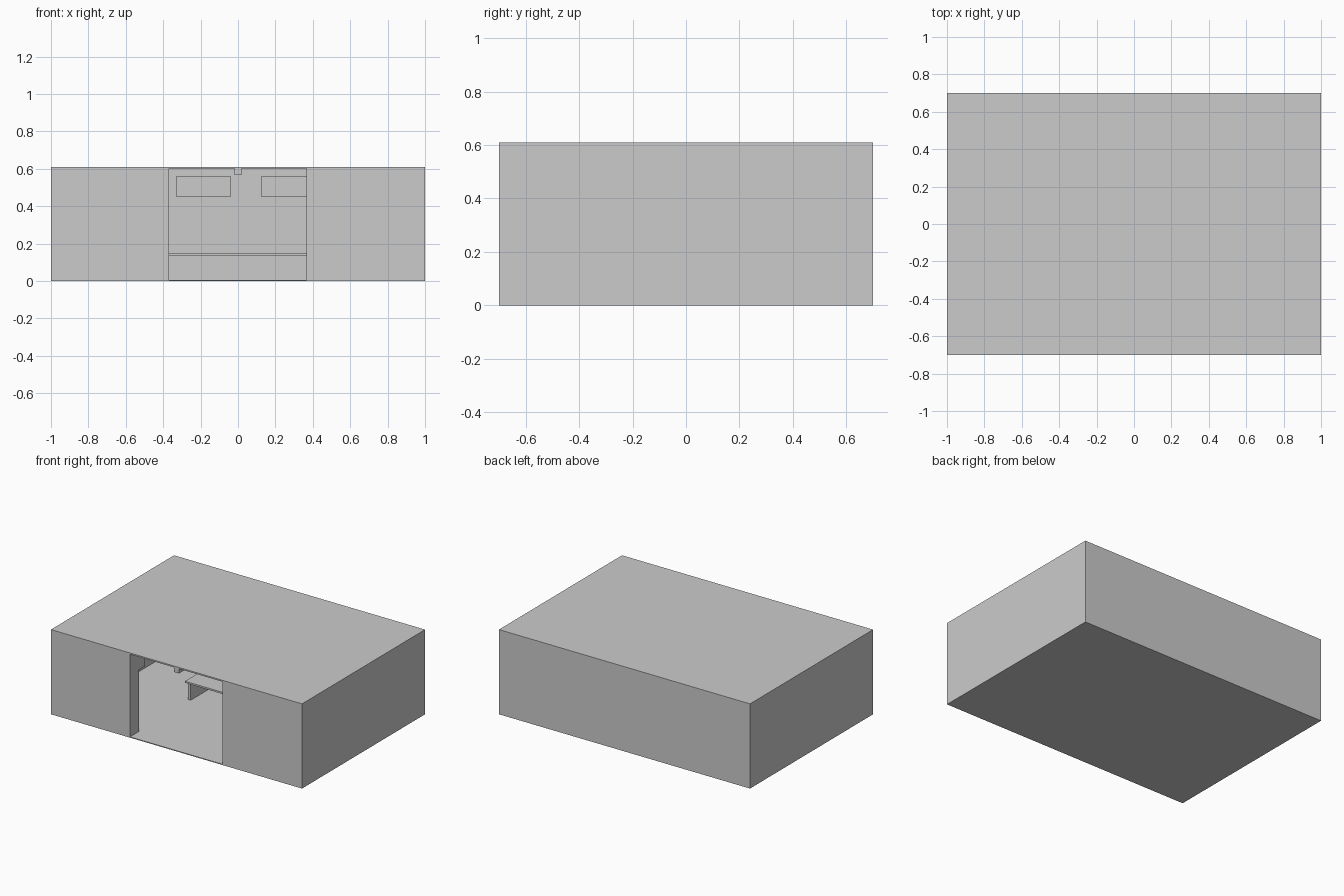
import bpy

if "Cube" in bpy.data.objects:
    bpy.data.objects.remove(bpy.data.objects["Cube"])


def box(name, x, y, z):
    """Axis-aligned box from (min, max) ranges."""
    bpy.ops.mesh.primitive_cube_add(
        size=1, location=[(r[0] + r[1]) / 2 for r in (x, y, z)])
    ob = bpy.context.object
    ob.name = name
    ob.scale = [r[1] - r[0] for r in (x, y, z)]
    bpy.ops.object.transform_apply(location=False, rotation=False, scale=True)
    return ob


W, D, H = 1.0, 0.7, 0.61     # half width, half depth, height
T = 0.1                      # wall thickness
FLOOR, CEIL = 0.006, 0.60

# Shell: thin floor and roof, solid walls, wide gap in the front
box("floor", (-W, W), (-D, D), (0, FLOOR))
box("roof", (-W, W), (-D, D), (CEIL, H))
box("back_wall", (-W, W), (D - T, D), (FLOOR, CEIL))
box("left_wall", (-W, -W + T), (-D + T, D - T), (FLOOR, CEIL))
box("right_wall", (W - T, W), (-D + T, D - T), (FLOOR, CEIL))
box("front_wall_left", (-W, -0.37), (-D, -D + T), (FLOOR, CEIL))
box("front_wall_right", (0.365, W), (-D, -D + T), (FLOOR, CEIL))

# Ceiling beams running front to back
for i, x in enumerate((-0.73, 0, 0.73)):
    box(f"ceiling_beam_{i}", (x - 0.02, x + 0.02), (-D, D), (0.567, H - 0.001))

# Wall cabinets on the back wall
for i, x in enumerate((-0.33, 0.125)):
    box(f"back_cabinet_{i}", (x, x + 0.29), (D - T - 0.07, D - T), (0.45, 0.56))

# Cabinet inside the front wall
box("front_cabinet", (-0.66, -0.37), (-D + T, -D + T + 0.07), (0.45, 0.56))

# Low table with panel legs
box("table_top", (-0.395, 0.395), (-0.04, 0.31), (0.136, 0.148))
for side, s in (("left", -1), ("right", 1)):
    xs = sorted((s * 0.395 - s * 0.02, s * 0.372))
    if xs[1] - xs[0] < 0.02:
        xs = sorted((s * 0.39, s * 0.37))
    box(f"table_leg_{side}", xs, (-0.01, 0.28), (FLOOR, 0.136))
